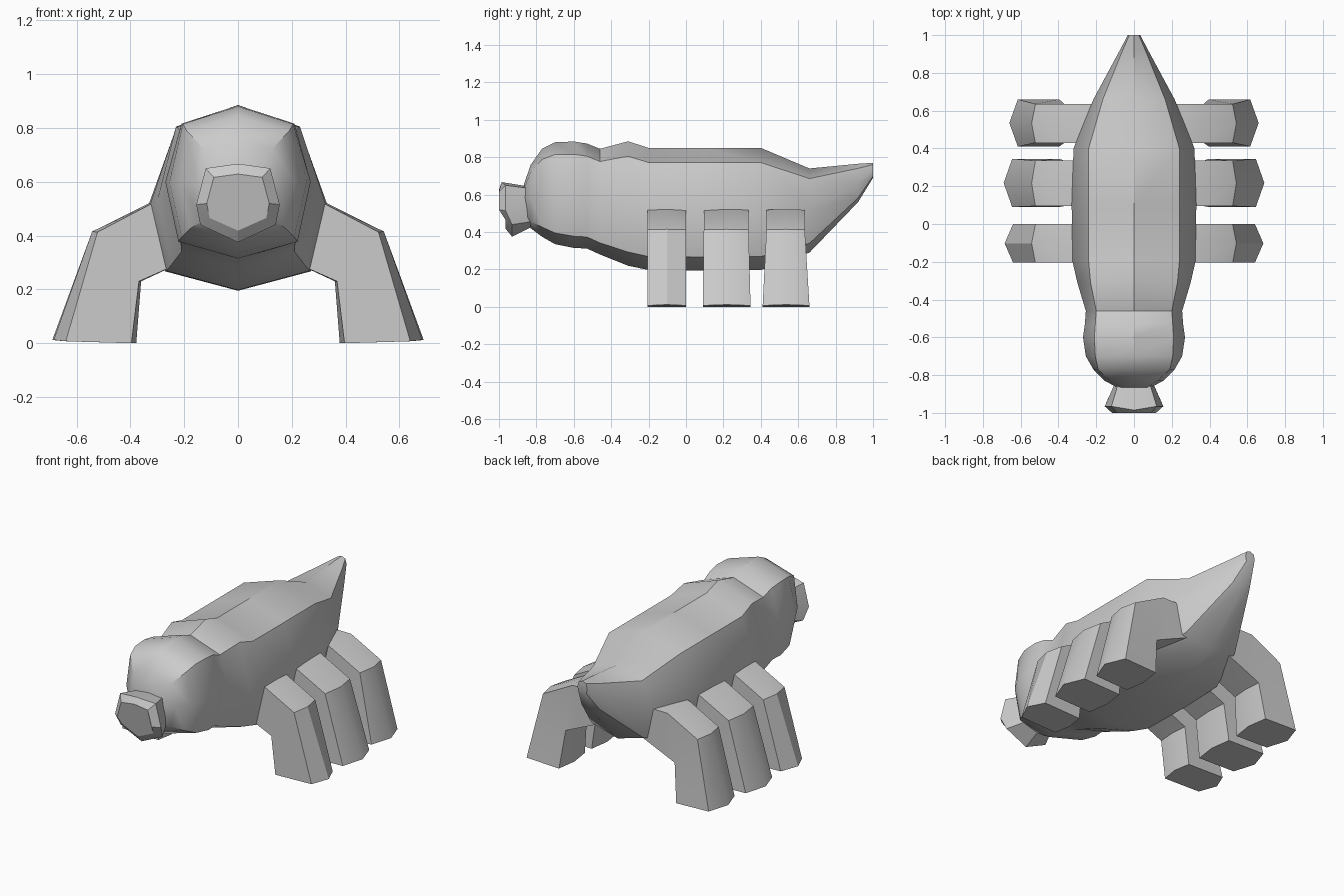
import bpy, bmesh, math

if "Cube" in bpy.data.objects:
    bpy.data.objects.remove(bpy.data.objects["Cube"])


def loft(name, rings, angle=30):
    """Skin a list of equal-length point rings and cap both ends."""
    bm = bmesh.new()
    loops = [[bm.verts.new(p) for p in r] for r in rings]
    n = len(loops[0])
    for a, b in zip(loops, loops[1:]):
        for i in range(n):
            j = (i + 1) % n
            bm.faces.new((a[i], a[j], b[j], b[i]))
    bm.faces.new(loops[0])
    bm.faces.new(loops[-1])
    bmesh.ops.recalc_face_normals(bm, faces=bm.faces)
    me = bpy.data.meshes.new(name)
    bm.to_mesh(me)
    bm.free()
    ob = bpy.data.objects.new(name, me)
    bpy.context.collection.objects.link(ob)
    bpy.ops.object.select_all(action='DESELECT')
    bpy.context.view_layer.objects.active = ob
    ob.select_set(True)
    bpy.ops.object.shade_smooth_by_angle(angle=math.radians(angle))
    return ob


def body_ring(y, top, w_corner, w, z_mid, bottom):
    """Octagonal section: ridge, shoulder corner, flank, belly corner, keel."""
    h = top - bottom
    half = [(w_corner, top - 0.12 * h), (w, z_mid), (0.82 * w, bottom + 0.11 * h)]
    return ([(0, y, top)] + [(x, y, z) for x, z in half] + [(0, y, bottom)]
            + [(-x, y, z) for x, z in reversed(half)])


# Body, head and tail in one skin: y, top, corner width, width, flank z, bottom
BODY = [
    (-0.865, 0.66, 0.07, 0.09, 0.58, 0.48),
    (-0.83, 0.76, 0.125, 0.155, 0.59, 0.42),
    (-0.77, 0.845, 0.19, 0.215, 0.60, 0.375),
    (-0.70, 0.880, 0.205, 0.255, 0.60, 0.335),
    (-0.60, 0.884, 0.21, 0.27, 0.60, 0.315),
    (-0.53, 0.873, 0.205, 0.26, 0.59, 0.312),
    (-0.46, 0.845, 0.20, 0.255, 0.57, 0.28),
    (-0.31, 0.885, 0.23, 0.30, 0.53, 0.22),
    (-0.20, 0.85, 0.24, 0.325, 0.52, 0.197),
    (0.10, 0.85, 0.24, 0.33, 0.52, 0.195),
    (0.40, 0.85, 0.24, 0.32, 0.52, 0.197),
    (0.66, 0.74, 0.165, 0.215, 0.52, 0.29),
    (0.92, 0.765, 0.06, 0.075, 0.66, 0.56),
    (1.0, 0.77, 0.025, 0.033, 0.73, 0.69),
]
loft("body", [body_ring(*r) for r in BODY], 35)

# Flared snout with a slanted front
base = [(0, -0.85, 0.645), (0.085, -0.85, 0.635), (0.095, -0.83, 0.53),
        (0.08, -0.80, 0.46), (0, -0.80, 0.44)]
face = [(0, -0.985, 0.667), (0.12, -0.965, 0.65), (0.155, -0.965, 0.515),
        (0.14, -0.93, 0.44), (0, -0.93, 0.375)]
tip = [(0, -1.0, 0.54)] * 0


def mirror_ring(half):
    return half + [(-x, y, z) for x, y, z in reversed(half[1:-1])]


inset = [(x * 0.75, -1.0 if z > 0.46 else -0.965, 0.53 + (z - 0.53) * 0.72) for x, y, z in face]
loft("snout", [mirror_ring(base), mirror_ring(face), mirror_ring(inset)], 25)


def leg_ring(side, y0, y1, outer, inner, bulge):
    """Six-sided section with a bulged middle on the outer and inner faces."""
    (xo, zo), (xi, zi) = outer, inner
    ym = (y0 + y1) / 2
    b = bulge
    pts = [(xo, ym, zo), (xo - b, y1, zo - 0.1 * b), (xi + b * 0.4, y1, zi),
           (xi, ym, zi), (xi + b * 0.4, y0, zi), (xo - b, y0, zo - 0.1 * b)]
    return [(side * x, y, z) for x, y, z in pts]


# Three bent legs per side: hip y range, foot y range, foot reach
LEGS = [
    ("front_leg", -0.205, 0.0, -0.205, 0.0, 0.685),
    ("middle_leg", 0.095, 0.335, 0.09, 0.345, 0.69),
    ("rear_leg", 0.43, 0.635, 0.41, 0.66, 0.66),
]
for name, h0, h1, f0, f1, reach in LEGS:
    for side, tag in ((1, "right"), (-1, "left")):
        loft(f"{name}_{tag}", [
            leg_ring(side, h0, h1, (0.15, 0.52), (0.14, 0.33), 0.0),
            leg_ring(side, h0, h1, (0.33, 0.52), (0.27, 0.272), 0.01),
            leg_ring(side, h0, h1, (0.542, 0.415), (0.36, 0.23), 0.02),
            leg_ring(side, f0, f1, (reach, 0.012), (0.378, 0.0), 0.045),
        ], 32)
